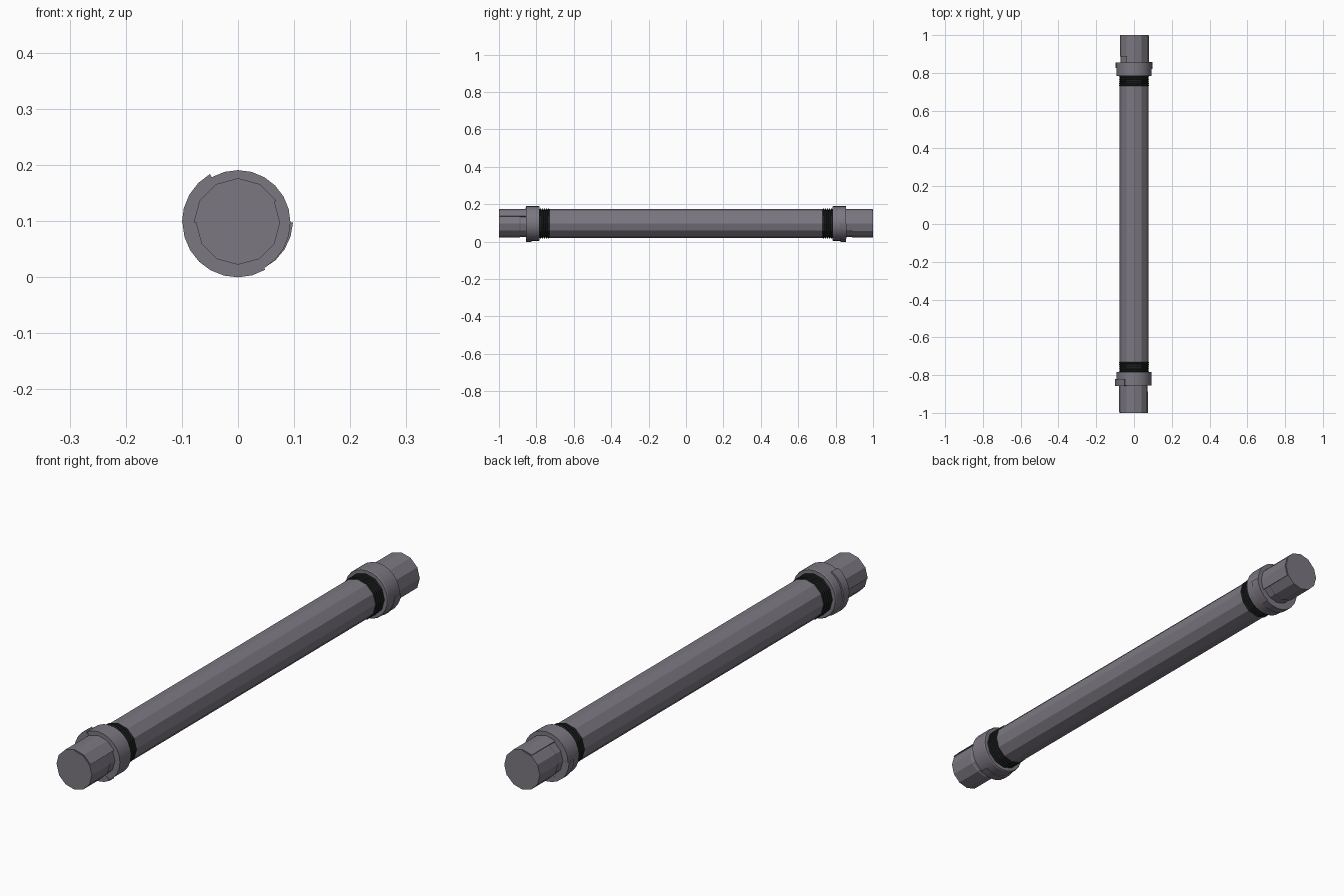
import bpy, bmesh
from math import radians, cos, sin

cube = bpy.data.objects.get("Cube")
if cube:
    bpy.data.objects.remove(cube)

AXIS_Z = 0.097
TUBE_R, CORE_R, SHELL_R = 0.077, 0.075, 0.079
COLLAR_R, LIP_R, TAB_R = 0.0935, 0.097, 0.1


def material(name, color):
    m = bpy.data.materials.new(name)
    m.use_nodes = True
    m.diffuse_color = color
    bsdf = m.node_tree.nodes["Principled BSDF"]
    bsdf.inputs["Base Color"].default_value = color
    bsdf.inputs["Roughness"].default_value = 0.6
    return m


METAL = material("violet grey metal", (0.2, 0.185, 0.22, 1))
RUBBER = material("dark rubber", (0.02, 0.025, 0.025, 1))


def loft(name, rings, mat):
    """Join (y, polar outline) rings along the y axis and cap both ends."""
    bm = bmesh.new()
    loops = []
    for y, outline in rings:
        loops.append([bm.verts.new((r * cos(radians(a)), y, AXIS_Z + r * sin(radians(a))))
                      for a, r in outline])
    n = len(loops[0])
    for a, b in zip(loops, loops[1:]):
        for i in range(n):
            j = (i + 1) % n
            bm.faces.new((a[i], a[j], b[j], b[i]))
    bm.faces.new(loops[0])
    bm.faces.new(loops[-1])
    bmesh.ops.recalc_face_normals(bm, faces=bm.faces)
    mesh = bpy.data.meshes.new(name)
    bm.to_mesh(mesh)
    bm.free()
    mesh.materials.append(mat)
    obj = bpy.data.objects.new(name, mesh)
    bpy.context.collection.objects.link(obj)
    return obj


def polygon(r, sides=12):
    return [(360 * i / sides, r) for i in range(sides)]


def sector(a0, a1, r0, r1, inner, step):
    """Curved strip whose outer radius runs from r0 to r1."""
    angles = range(a0, a1 + 1, step)
    outer = [(a, r0 + (r1 - r0) * (a - a0) / (a1 - a0)) for a in angles]
    return outer + [(a, inner) for a in reversed(angles)]


# Long twelve-sided barrel
loft("main_tube", [(-0.73, polygon(TUBE_R)), (0.73, polygon(TUBE_R))], METAL)

# Each end: side, shell start and end angle, raised tab of the collar
ENDS = (("front", -1, (30, 180), (120, 180, TAB_R, TAB_R)),
        ("back", 1, (-30, 120), (300, 360, COLLAR_R, 0.098)))

for label, side, shell, tab in ENDS:
    # Ribbed rubber seal
    rings = []
    for i in range(5):
        y = 0.73 + i * 0.011
        for dy, r in ((0, 0.074), (0.002, 0.08), (0.007, 0.08), (0.009, 0.074)):
            rings.append((side * (y + dy), polygon(r)))
    loft(label + "_ribbed_seal", rings, RUBBER)

    # Collar with a raised lip and a locking tab at its outer edge
    loft(label + "_collar", [(side * 0.783, polygon(0.091, 24)),
                             (side * 0.787, polygon(COLLAR_R, 24)),
                             (side * 0.855, polygon(COLLAR_R, 24))], METAL)
    lip = sector(180, 300, LIP_R + 0.002, LIP_R, 0.08, 15)
    loft(label + "_collar_lip", [(side * 0.825, lip), (side * 0.856, lip)], METAL)
    latch = sector(*tab, 0.08, 15)
    loft(label + "_collar_tab", [(side * 0.82, latch), (side * 0.857, latch)], METAL)

    # End plug with a narrow neck beside the collar
    loft(label + "_plug", [(side * 0.78, polygon(0.072)),
                           (side * 0.885, polygon(0.072)),
                           (side * 0.89, polygon(CORE_R)),
                           (side, polygon(CORE_R))], METAL)

    # Partial sleeve wrapped around the plug
    sleeve = sector(*shell, SHELL_R, SHELL_R, 0.065, 30)
    loft(label + "_sleeve", [(side * 0.85, sleeve), (side * 0.998, sleeve)], METAL)

# Soften only the round collars
for obj in bpy.context.collection.objects:
    if "collar" in obj.name:
        bpy.ops.object.select_all(action='DESELECT')
        obj.select_set(True)
        bpy.context.view_layer.objects.active = obj
        bpy.ops.object.shade_smooth_by_angle(angle=radians(25))
